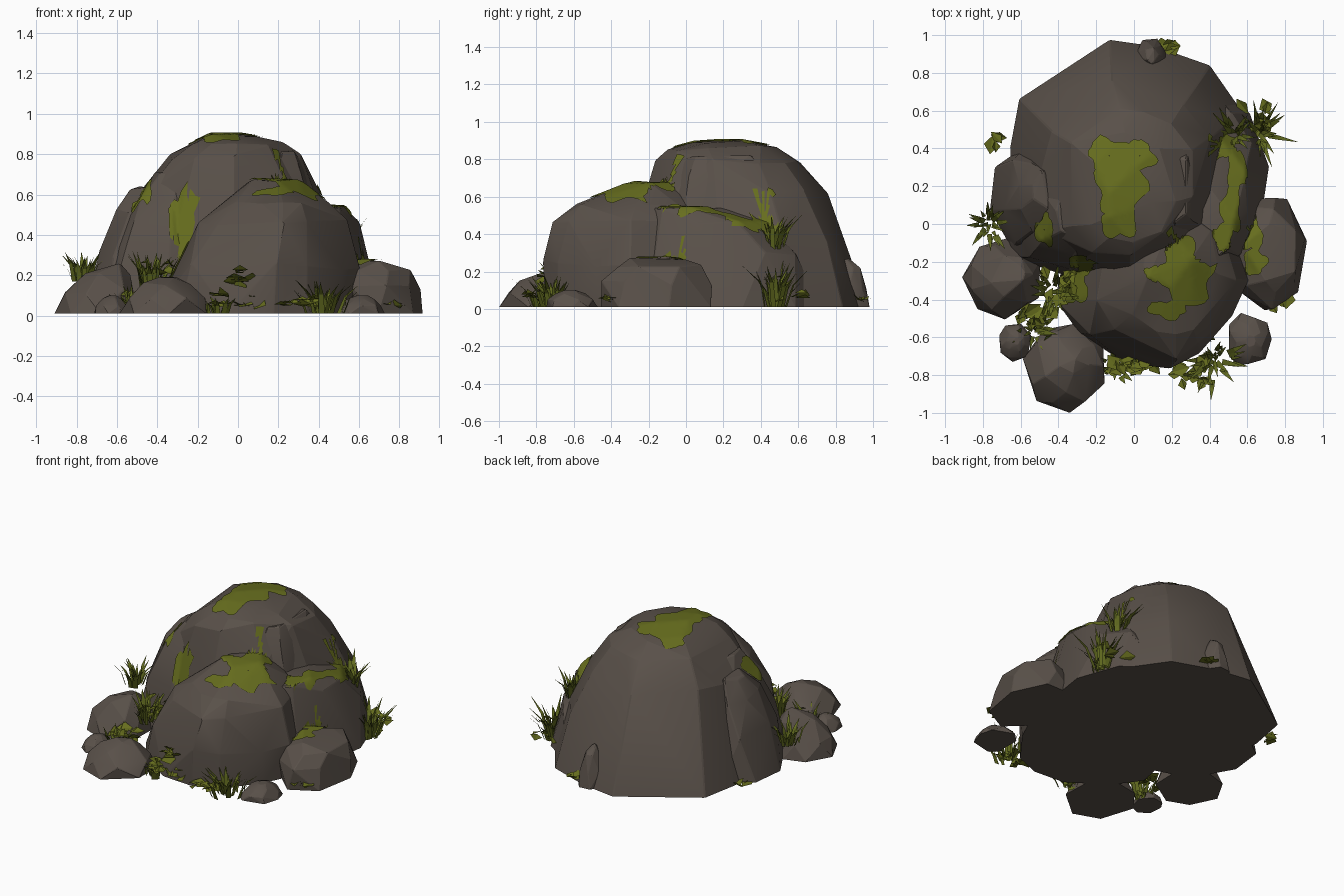
import bpy, bmesh, math, random
from mathutils import Vector, Matrix
from mathutils.bvhtree import BVHTree

cube = bpy.data.objects.get("Cube")
if cube:
    bpy.data.objects.remove(cube, do_unlink=True)


def material(name, r, g, b):
    mat = bpy.data.materials.new(name)
    mat.use_nodes = True
    mat.diffuse_color = (r, g, b, 1)
    bsdf = mat.node_tree.nodes["Principled BSDF"]
    bsdf.inputs["Base Color"].default_value = (r, g, b, 1)
    bsdf.inputs["Roughness"].default_value = 0.9
    return mat


STONE = material("brown_stone", 0.1, 0.081, 0.067)
MOSS = material("moss_green", 0.135, 0.155, 0.013)
GRASS = material("grass_green", 0.12, 0.145, 0.014)
surface_points, surface_faces = [], []


def finish(bm, name, mat, angle=30):
    mesh = bpy.data.meshes.new(name)
    bm.to_mesh(mesh)
    bm.free()
    mesh.materials.append(mat)
    mesh.shade_smooth()
    mesh.set_sharp_from_angle(angle=math.radians(angle))
    obj = bpy.data.objects.new(name, mesh)
    bpy.context.collection.objects.link(obj)
    return obj


def rough_circle(sides, rng):
    phase = rng.random()
    angles = [math.tau * (i + phase + rng.uniform(-0.22, 0.22)) / sides for i in range(sides)]
    return [(math.cos(a), math.sin(a)) for a in angles]


# Faceted rock: hull around stacked rough rings, each (z, x0, x1, y0, y1)
def rock(name, layers, sides=8, seed=1, bevel=0.006, outline=None):
    rng = random.Random(seed)
    bm = bmesh.new()
    for z, x0, x1, y0, y1 in layers:
        high = z > 0.1
        for u, v in outline or rough_circle(sides, rng):
            r = rng.uniform(0.93, 1.06) if high else rng.uniform(0.98, 1.03)
            lift = rng.uniform(-0.025, 0.015) if high else 0
            bm.verts.new(((x0 + x1) / 2 + u * r * (x1 - x0) / 2,
                          (y0 + y1) / 2 + v * r * (y1 - y0) / 2, z + lift))
    hull = bmesh.ops.convex_hull(bm, input=bm.verts)
    spare = {v for v in hull["geom_interior"] + hull["geom_unused"]
             if isinstance(v, bmesh.types.BMVert)}
    bmesh.ops.delete(bm, geom=list(spare), context='VERTS')
    bmesh.ops.dissolve_limit(bm, angle_limit=math.radians(9), verts=bm.verts, edges=bm.edges)
    sharp = [e for e in bm.edges if len(e.link_faces) == 2
             and e.calc_face_angle() > 0.45 and max(v.co.z for v in e.verts) > 0.03]
    bmesh.ops.bevel(bm, geom=sharp, offset=bevel, segments=1, affect='EDGES',
                    clamp_overlap=True)
    for v in bm.verts:
        v.co.z = max(v.co.z, 0.01)
    bmesh.ops.recalc_face_normals(bm, faces=bm.faces)
    bmesh.ops.triangulate(bm, faces=bm.faces)
    bm.verts.index_update()
    start = len(surface_points)
    surface_points.extend(v.co.copy() for v in bm.verts)
    surface_faces.extend([start + v.index for v in f.verts] for f in bm.faces)
    finish(bm, name, STONE, 14)


PEAKED = ((0, 1), (0.45, 0.86), (0.8, 0.55), (1, 0.22))
BLOCKY = ((0, 1), (0.55, 0.95), (0.88, 0.78), (1, 0.5))


# Loose stone whose rings shrink towards the peak at (px, py)
def small_rock(name, x0, x1, y0, y1, px, py, height, seed, shape=PEAKED):
    layers = [(0.01 + level * height, px + (x0 - px) * s, px + (x1 - px) * s,
               py + (y0 - py) * s, py + (y1 - py) * s) for level, s in shape]
    rock(name, layers, 7, seed, 0.004)


# Large boulders
rock("back_boulder", [(0.01, -0.68, 0.6, -0.3, 0.98), (0.35, -0.61, 0.5, -0.27, 0.86),
                      (0.62, -0.5, 0.4, -0.23, 0.74), (0.79, -0.37, 0.31, -0.18, 0.63),
                      (0.86, -0.24, 0.21, -0.11, 0.47), (0.885, -0.14, 0.1, -0.03, 0.32)],
     seed=4, outline=[(-0.14, 1), (0.25, 0.95), (0.69, 0.78), (0.97, 0.4), (1, -0.2),
                      (0.7, -0.75), (0.05, -1), (-0.55, -0.92), (-0.9, -0.6),
                      (-0.97, 0.1), (-0.88, 0.5)])
rock("front_boulder", [(0.01, -0.43, 0.64, -0.75, 0.25), (0.25, -0.36, 0.61, -0.75, 0.2),
                       (0.47, -0.2, 0.55, -0.7, 0.15), (0.56, -0.08, 0.46, -0.6, 0.1),
                       (0.66, 0.04, 0.32, -0.33, -0.02)],
     seed=7, outline=[(-0.98, -0.3), (-0.75, -0.66), (-0.28, -0.96), (0.13, -1.02),
                      (0.45, -0.86), (0.77, -0.42), (0.95, -0.05), (0.8, 0.6), (0, 1),
                      (-0.8, 0.6)])
rock("right_shoulder", [(0.01, 0.1, 0.71, -0.3, 0.72), (0.3, 0.1, 0.66, -0.28, 0.62),
                        (0.45, 0.15, 0.6, -0.22, 0.47), (0.54, 0.2, 0.54, -0.2, 0.22)], 9, 3)
rock("right_buttress", [(0.01, 0.05, 0.5, -0.12, 0.83), (0.5, 0.1, 0.41, -0.1, 0.64),
                        (0.72, 0.12, 0.35, -0.06, 0.5), (0.81, 0.15, 0.3, 0, 0.38)], 7, 9)
rock("left_face", [(0.01, -0.74, 0, -0.28, 0.32), (0.35, -0.64, -0.05, -0.24, 0.3),
                   (0.58, -0.52, -0.1, -0.17, 0.28), (0.72, -0.42, -0.14, -0.08, 0.25)], 7, 21)
rock("left_ledge", [(0.01, -0.77, -0.35, -0.16, 0.42), (0.3, -0.7, -0.38, -0.12, 0.38),
                    (0.52, -0.61, -0.4, -0.05, 0.33), (0.63, -0.54, -0.42, 0.07, 0.28)], 7, 5)

# Loose stones around the foot
small_rock("left_stone", -0.91, -0.48, -0.5, -0.08, -0.6, -0.26, 0.235, 11)
small_rock("front_stone", -0.59, -0.14, -1, -0.53, -0.34, -0.74, 0.175, 12)
small_rock("front_pebble", -0.72, -0.54, -0.73, -0.52, -0.62, -0.62, 0.09, 13)
small_rock("right_stone", 0.48, 0.92, -0.46, 0.17, 0.68, -0.14, 0.25, 14, BLOCKY)
small_rock("right_pebble", 0.48, 0.73, -0.76, -0.47, 0.62, -0.62, 0.09, 15)
small_rock("back_stone", 0, 0.18, 0.76, 0.99, 0.09, 0.87, 0.25, 16)

ground = BVHTree.FromPolygons(surface_points, surface_faces)


def drop(x, y):
    hit, normal, _, _ = ground.ray_cast(Vector((x, y, 2)), Vector((0, 0, -1)))
    return hit + normal * 0.006 + Vector((0, 0, 0.003)) if hit else None


# Ragged moss patches draped over the stone, each blob (x, y, rx, ry)
def moss(name, blobs, seed, steepest=0.035):
    rng = random.Random(seed)
    bm = bmesh.new()
    rings, sides = 8, 26
    for cx, cy, rx, ry in blobs:
        p, q = rng.random() * 6, rng.random() * 6
        grid = []
        edge = [1 + 0.16 * math.sin(3 * k * math.tau / sides + p)
                + 0.12 * math.sin(5 * k * math.tau / sides + q) + rng.uniform(-0.06, 0.06)
                for k in range(sides)]
        for j in range(rings + 1):
            row = []
            for k in range(sides):
                a, r = k * math.tau / sides, edge[k] * max(j, 0.05) / rings
                point = drop(cx + math.cos(a) * r * rx, cy + math.sin(a) * r * ry)
                row.append(bm.verts.new(point) if point else None)
            grid.append(row)
        for j in range(rings):
            for k in range(sides):
                m = (k + 1) % sides
                quad = [grid[j][k], grid[j + 1][k], grid[j + 1][m], grid[j][m]]
                if all(quad):
                    heights = [v.co.z for v in quad]
                    if max(heights) - min(heights) < steepest:
                        bm.faces.new(quad)
    loose = [v for v in bm.verts if not v.link_faces]
    bmesh.ops.delete(bm, geom=loose, context='VERTS')
    finish(bm, name, MOSS)


moss("summit_moss", [(-0.13, 0.36, 0.11, 0.1), (0.03, 0.36, 0.08, 0.08),
                     (-0.07, 0.18, 0.13, 0.16), (-0.08, 0.02, 0.09, 0.1)], 1)
moss("front_moss", [(0.28, -0.29, 0.14, 0.14), (0.23, -0.14, 0.08, 0.13),
                    (0.18, -0.45, 0.1, 0.05), (0.1, -0.26, 0.04, 0.04)], 2)
moss("shoulder_moss", [(0.54, 0.28, 0.05, 0.13), (0.51, 0.08, 0.05, 0.12),
                       (0.47, -0.07, 0.05, 0.08), (0.46, 0.42, 0.08, 0.08)], 3)
moss("right_stone_moss", [(0.64, -0.2, 0.06, 0.07), (0.63, -0.06, 0.05, 0.09)], 4)
moss("left_gap_moss", [(-0.33, -0.31, 0.09, 0.12), (-0.27, -0.22, 0.07, 0.06),
                       (-0.47, -0.03, 0.05, 0.08)], 5, 0.07)


# Grass tuft: bent, tapered blades fanning out from one spot
def tuft(name, x, y, z, count, height, spread, seed):
    rng = random.Random(seed)
    bm = bmesh.new()
    for _ in range(count):
        a = rng.uniform(0, math.tau)
        out = Vector((math.cos(a), math.sin(a), 0))
        side = Vector((-out.y, out.x, 0)) * rng.uniform(0.01, 0.017)
        root = Vector((x, y, z)) + out * rng.uniform(0, spread)
        h, lean = height * rng.uniform(0.5, 1), rng.uniform(0.2, 0.8)
        mid = root + out * h * lean * 0.35 + Vector((0, 0, h * 0.6))
        tip = root + out * h * lean + Vector((0, 0, h))
        v = [bm.verts.new(c) for c in
             (root - side, root + side, mid + side * 0.8, mid - side * 0.8, tip)]
        bm.faces.new(v[:4])
        bm.faces.new((v[3], v[2], v[4]))
    finish(bm, name, GRASS, 20)


# Leafy clump: small tilted kite-shaped leaves
def leaves(name, x, y, z, count, rx, ry, rz, seed):
    rng = random.Random(seed)
    bm = bmesh.new()
    for _ in range(count):
        s = rng.uniform(0.03, 0.055)
        spot = Vector((x + rng.uniform(-rx, rx), y + rng.uniform(-ry, ry),
                       max(0.05, z + rng.uniform(-rz, rz))))
        turn = (Matrix.Rotation(rng.uniform(0, math.tau), 3, 'Z')
                @ Matrix.Rotation(rng.uniform(-0.8, 0.8), 3, 'X'))
        shape = ((-s, 0, 0), (0, -s * 0.8, 0.01), (s, 0, 0), (0, s * 0.8, 0.01))
        v = [bm.verts.new(spot + turn @ Vector(c)) for c in shape]
        bm.faces.new(v[:3])
        bm.faces.new((v[0], v[2], v[3]))
    finish(bm, name, MOSS, 10)


for i, spec in enumerate([
        ("left_grass", -0.77, 0, 0.17, 28, 0.15, 0.08),
        ("left_gap_grass", -0.43, -0.36, 0.14, 30, 0.18, 0.09),
        ("left_front_grass", -0.53, -0.56, 0.01, 24, 0.15, 0.07),
        ("front_grass", 0.42, -0.72, 0.01, 40, 0.18, 0.11),
        ("front_left_grass", -0.1, -0.76, 0.01, 16, 0.1, 0.06),
        ("right_low_grass", 0.66, 0.48, 0.01, 40, 0.25, 0.07),
        ("right_high_grass", 0.53, 0.47, 0.32, 26, 0.19, 0.05)]):
    tuft(*spec, 30 + i)

for i, spec in enumerate([
        ("front_leaves", 0.3, -0.78, 0.06, 14, 0.1, 0.07, 0.03),
        ("front_foot_leaves", -0.02, -0.75, 0.07, 14, 0.13, 0.03, 0.04),
        ("front_hanging_leaves", 0.01, -0.75, 0.19, 10, 0.05, 0.02, 0.04),
        ("right_leaves", 0.77, -0.42, 0.05, 5, 0.05, 0.03, 0.02),
        ("right_back_leaves", 0.65, 0.55, 0.1, 12, 0.08, 0.12, 0.07),
        ("back_leaves", 0.17, 0.94, 0.05, 5, 0.05, 0.02, 0.02),
        ("left_back_leaves", -0.73, 0.43, 0.05, 4, 0.03, 0.04, 0.02),
        ("left_gap_leaves", -0.38, -0.33, 0.23, 14, 0.09, 0.08, 0.06),
        ("left_foot_leaves", -0.52, -0.52, 0.08, 12, 0.1, 0.1, 0.04)]):
    leaves(*spec, 60 + i)
